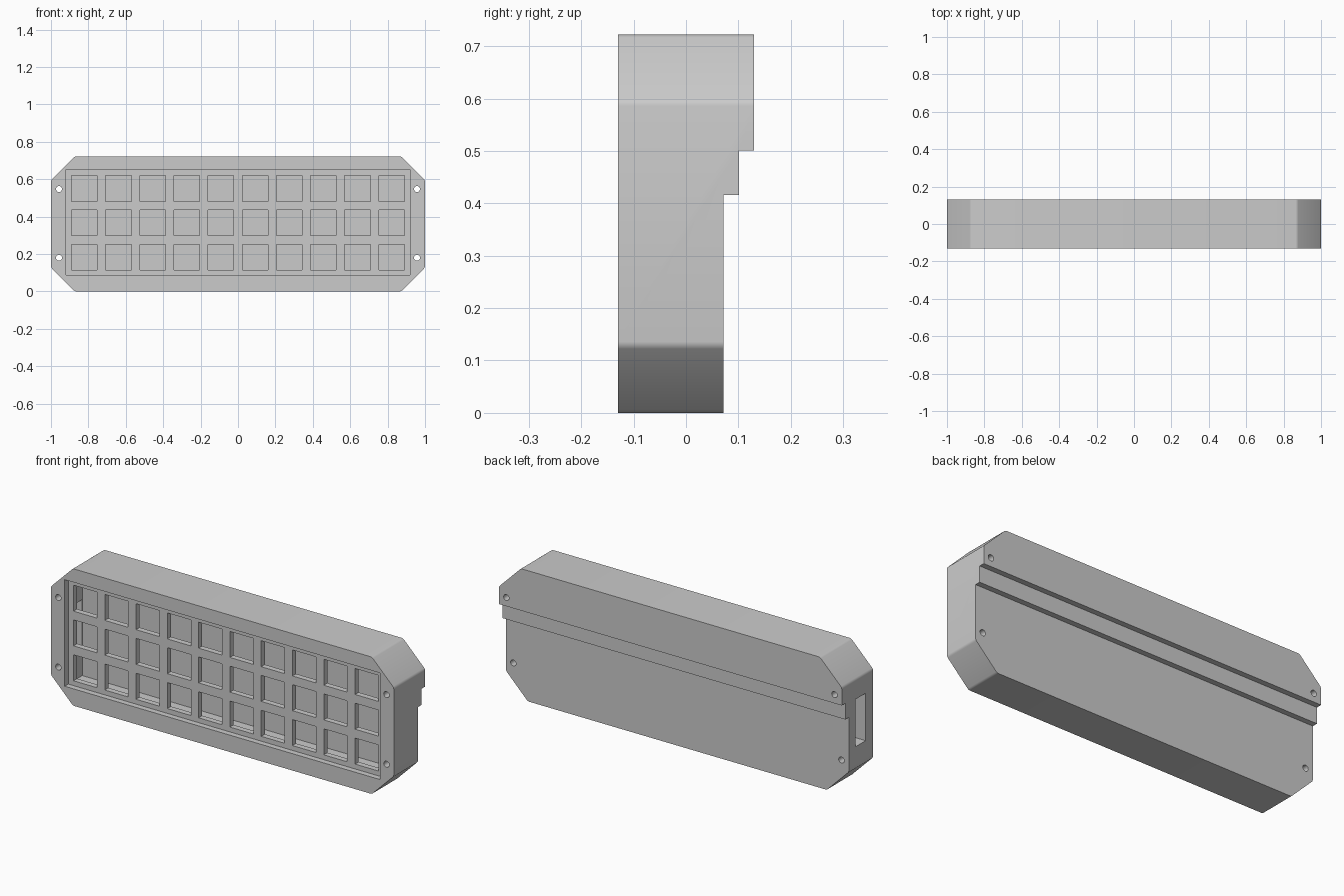
import bpy, bmesh, math
from mathutils import Matrix, Vector

if "Cube" in bpy.data.objects:
    bpy.data.objects.remove(bpy.data.objects["Cube"])

H = 0.722        # case height
C = 0.128        # corner chamfer


def add_box(bm, lo, hi):
    lo, hi = Vector(lo), Vector(hi)
    m = Matrix.Translation((lo + hi) / 2) @ Matrix.Diagonal((*(hi - lo), 1))
    bmesh.ops.create_cube(bm, size=1, matrix=m)


def to_object(name, bm):
    bmesh.ops.recalc_face_normals(bm, faces=bm.faces)
    me = bpy.data.meshes.new(name)
    bm.to_mesh(me)
    bm.free()
    ob = bpy.data.objects.new(name, me)
    bpy.context.collection.objects.link(ob)
    return ob


def cut(target, bm):
    tool = to_object("cutter", bm)
    tool.hide_render = True
    mod = target.modifiers.new("cut", 'BOOLEAN')
    mod.operation = 'DIFFERENCE'
    mod.solver = 'EXACT'
    mod.object = tool
    bpy.context.view_layer.objects.active = target
    bpy.ops.object.modifier_apply(modifier=mod.name)
    bpy.data.objects.remove(tool, do_unlink=True)


def cut_boxes(target, boxes):
    bm = bmesh.new()
    for lo, hi in boxes:
        add_box(bm, lo, hi)
    cut(target, bm)


# Octagonal case with slightly softened chamfer corners
outline = [(-1 + C, 0), (1 - C, 0), (1, C), (1, H - C),
           (1 - C, H), (-1 + C, H), (-1, H - C), (-1, C)]
bm = bmesh.new()
face = bm.faces.new([bm.verts.new((x, -0.13, z)) for x, z in outline])
bmesh.ops.bevel(bm, geom=list(bm.verts), offset=0.008, segments=3,
                profile=0.5, affect='VERTICES')
ext = bmesh.ops.extrude_face_region(bm, geom=list(bm.faces))
bmesh.ops.translate(bm, vec=(0, 0.26, 0),
                    verts=[g for g in ext["geom"] if isinstance(g, bmesh.types.BMVert)])
case = to_object("panel_case", bm)

# Stepped back
cut_boxes(case, [((-1.1, 0.101, -0.1), (1.1, 0.2, 0.501))])
cut_boxes(case, [((-1.1, 0.072, -0.1), (1.1, 0.2, 0.416))])

# Inner cavity, front recess, cable slot in the left end
cut_boxes(case, [((-0.92, -0.07, 0.089), (0.92, 0.017, 0.651))])
cut_boxes(case, [((-0.92, -0.2, 0.089), (0.92, -0.1, 0.651))])
cut_boxes(case, [((-1.1, -0.068, 0.24), (-0.9, 0.015, 0.49))])

# Grid of square windows
w = 0.0685
cut_boxes(case, [((x - w, -0.12, z - w), (x + w, -0.05, z + w))
                 for x in [(i - 4.5) * 0.1825 for i in range(10)]
                 for z in (0.183, 0.367, 0.55)])

# Screw holes through the four corners
bm = bmesh.new()
for x in (-0.957, 0.957):
    for z in (0.18, 0.547):
        bmesh.ops.create_cone(bm, cap_ends=True, segments=24, radius1=0.016,
                              radius2=0.016, depth=0.6,
                              matrix=Matrix.Translation((x, 0, z)) @ Matrix.Rotation(math.pi / 2, 4, 'X'))
cut(case, bm)

# Smooth only the rounded parts
bpy.ops.object.select_all(action='DESELECT')
case.select_set(True)
bpy.context.view_layer.objects.active = case
bpy.ops.object.shade_smooth_by_angle(angle=math.radians(30))
